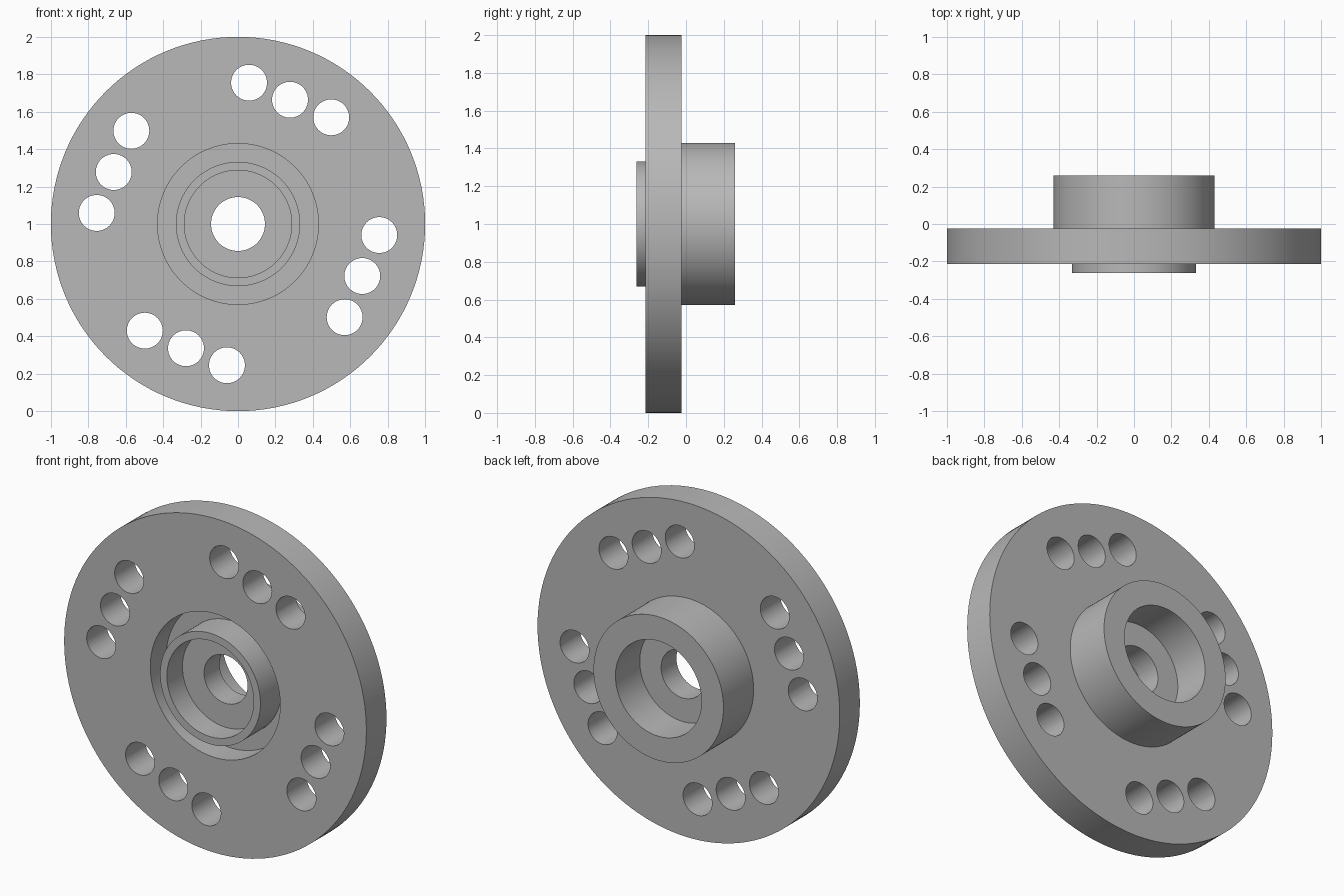
import bpy, bmesh, math
from mathutils import Matrix, Vector

cube = bpy.data.objects.get("Cube")
if cube:
    bpy.data.objects.remove(cube, do_unlink=True)

CENTRE = Vector((0, 0, 1))


def new_object(name, bm):
    bmesh.ops.recalc_face_normals(bm, faces=bm.faces[:])
    mesh = bpy.data.meshes.new(name)
    bm.to_mesh(mesh)
    bm.free()
    obj = bpy.data.objects.new(name, mesh)
    bpy.context.collection.objects.link(obj)
    return obj


def lathe(name, profile, steps=128):
    """Revolve a closed (radius, y) profile about the horizontal y axis."""
    bm = bmesh.new()
    verts = [bm.verts.new((r, y, CENTRE.z)) for r, y in profile]
    edges = [bm.edges.new((a, b)) for a, b in zip(verts, verts[1:] + verts[:1])]
    bmesh.ops.spin(bm, geom=verts + edges, cent=CENTRE, axis=(0, 1, 0),
                   angle=math.tau, steps=steps, use_merge=True)
    bmesh.ops.remove_doubles(bm, verts=bm.verts[:], dist=1e-5)
    return new_object(name, bm)


# Grey metal
metal = bpy.data.materials.new("grey metal")
metal.use_nodes = True
grey = (0.48, 0.48, 0.48, 1)
metal.diffuse_color = grey
metal.node_tree.nodes["Principled BSDF"].inputs["Base Color"].default_value = grey

# Flange: plate, rear hub with bore, inner web, front lip and ring groove
flange = lathe("hub_flange", [
    (1.0, -0.215), (1.0, -0.025),
    (0.43, -0.025), (0.43, 0.26),
    (0.285, 0.26), (0.285, 0.03),
    (0.144, 0.03), (0.144, -0.115),
    (0.287, -0.115), (0.287, -0.262),
    (0.332, -0.262), (0.332, -0.065),
    (0.43, -0.065), (0.43, -0.215),
])
flange.data.materials.append(metal)

# Bolt holes: a slanted row of three, repeated every quarter turn
bm = bmesh.new()
for quarter in range(4):
    turn = Matrix.Rotation(quarter * math.pi / 2, 4, 'Y')
    for x, z in ((0.059, 0.755), (0.278, 0.664), (0.498, 0.57)):
        place = (Matrix.Translation(CENTRE) @ turn @ Matrix.Translation((x, -0.12, z))
                 @ Matrix.Rotation(math.pi / 2, 4, 'X'))
        bmesh.ops.create_cone(bm, cap_ends=True, segments=48, radius1=0.096,
                              radius2=0.096, depth=0.5, matrix=place)
cutter = new_object("bolt_hole_cutter", bm)
cutter.hide_render = True

bpy.ops.object.select_all(action='DESELECT')
bpy.context.view_layer.objects.active = flange
flange.select_set(True)
holes = flange.modifiers.new("bolt holes", 'BOOLEAN')
holes.operation = 'DIFFERENCE'
holes.solver = 'EXACT'
holes.object = cutter
bpy.ops.object.modifier_apply(modifier=holes.name)
bpy.data.objects.remove(cutter, do_unlink=True)

bpy.ops.object.shade_smooth_by_angle(angle=math.radians(30))
